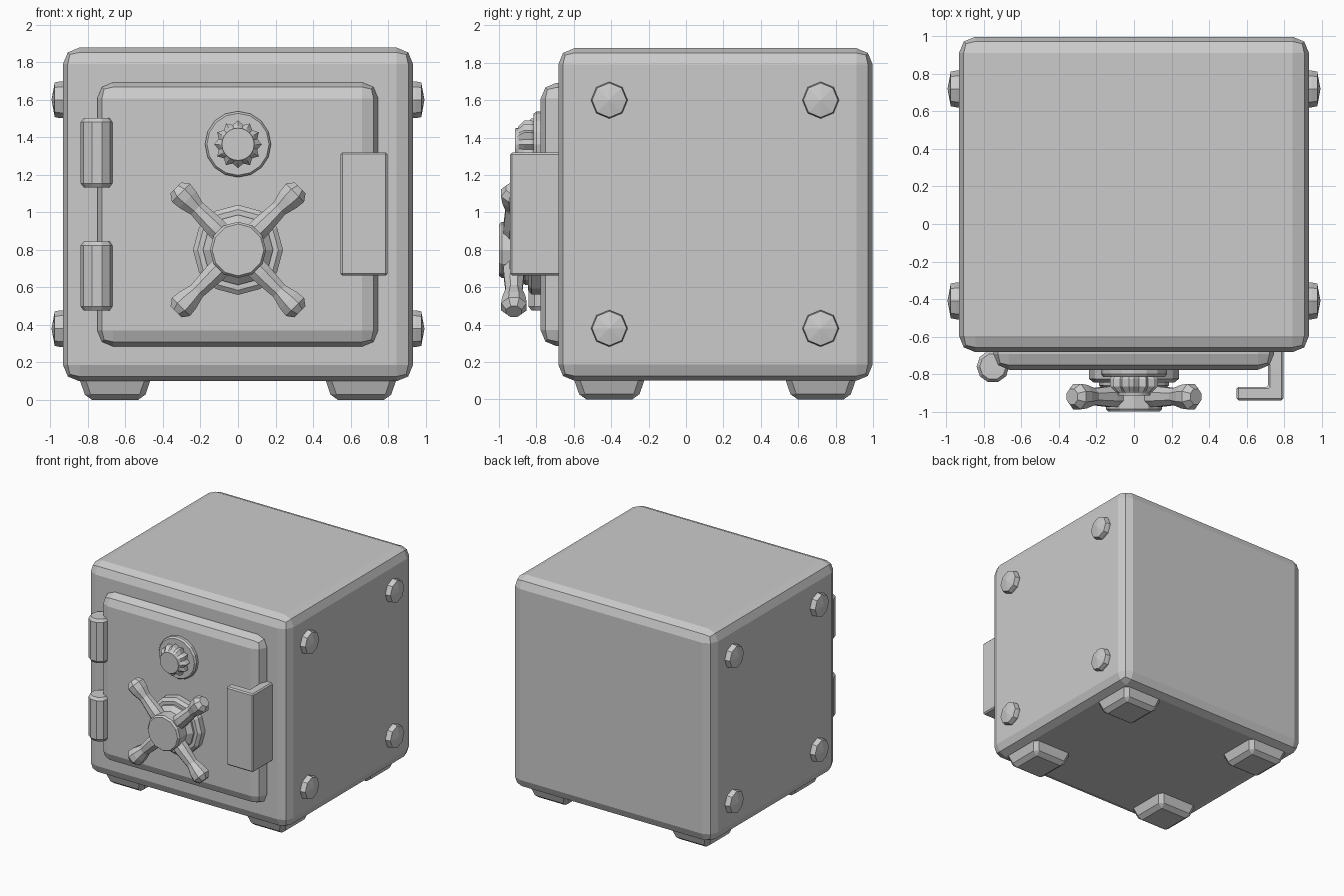
import bpy, bmesh
from math import pi, sin, cos
from mathutils import Vector

if "Cube" in bpy.data.objects:
    bpy.data.objects.remove(bpy.data.objects["Cube"])


def finish(name, bm, loc=(0, 0, 0), rot=(0, 0, 0)):
    bmesh.ops.remove_doubles(bm, verts=bm.verts, dist=1e-5)
    bmesh.ops.recalc_face_normals(bm, faces=bm.faces)
    me = bpy.data.meshes.new(name)
    bm.to_mesh(me)
    bm.free()
    ob = bpy.data.objects.new(name, me)
    ob.location, ob.rotation_euler = loc, rot
    bpy.context.collection.objects.link(ob)
    return ob


def bevel(bm, width, segments):
    bmesh.ops.bevel(bm, geom=bm.edges[:], offset=width, segments=segments,
                    profile=0.5, affect='EDGES')


def box(name, lo, hi, width, segments, taper=1.0):
    """Bevelled box between two corners; taper scales the bottom."""
    bm = bmesh.new()
    bmesh.ops.create_cube(bm, size=1)
    lo, hi = Vector(lo), Vector(hi)
    for v in bm.verts:
        s = taper if v.co.z < 0 else 1
        v.co = Vector((v.co.x * s, v.co.y * s, v.co.z)) * (hi - lo)
    bevel(bm, width, segments)
    return finish(name, bm, (lo + hi) / 2)


def lathe(name, rings, sides, loc, rot, phase=0.0):
    """Stack of (radius, height[, valley factor]) rings around local z."""
    bm = bmesh.new()
    loops = []
    for r, h, *valley in rings:
        k = valley[0] if valley else 1
        loop = []
        for i in range(sides):
            a = 2 * pi * (i + phase) / sides
            q = r * (k if i % 2 else 1)
            loop.append(bm.verts.new((q * cos(a), q * sin(a), h)))
        loops.append(loop)
    for a, b in zip(loops, loops[1:]):
        for i in range(sides):
            j = (i + 1) % sides
            bm.faces.new((a[i], a[j], b[j], b[i]))
    bm.faces.new(loops[0])
    if rings[-1][0] > 0.001:
        bm.faces.new(loops[-1])
    return finish(name, bm, loc, rot)


FRONT = (pi / 2, 0, 0)   # local z points to -y

# Body and door
box("safe_body", (-0.933, -0.683, 0.10), (0.933, 0.998, 1.878), 0.087, 2)
box("door", (-0.75, -0.777, 0.285), (0.747, -0.50, 1.693), 0.085, 2)

# Feet and side bolts share the same front/back spacing
for sx in (-1, 1):
    for y in (-0.41, 0.72):
        x = sx * 0.655
        box("foot", (x - 0.20, y - 0.20, 0), (x + 0.20, y + 0.20, 0.14), 0.03, 1, 0.76)
        for z in (0.38, 1.60):
            lathe("side_bolt", [(0.098, 0), (0.098, 0.05), (0.092, 0.08), (0, 0.097)],
                  8, (sx * 0.897, y, z), (0, sx * pi / 2, 0))

# Hinges
for z in (0.476, 1.133):
    lathe("hinge", [(0.07, 0), (0.087, 0.022), (0.087, 0.348), (0.07, 0.37)],
          10, (-0.752, -0.76, z), (0, 0, 0))

# Combination dial: plate, toothed grip and round cap
lathe("dial_plate", [(0.176, 0.74), (0.176, 0.80), (0.165, 0.815)], 16, (0, 0, 1.363), FRONT)
lathe("dial_grip", [(0.11, 0.80, 0.83), (0.128, 0.825, 0.83), (0.128, 0.865, 0.83),
                    (0.10, 0.893, 0.88), (0.088, 0.90), (0.086, 0.915)],
      24, (0, 0, 1.363), FRONT)

# Handle: plate, hub and four spokes
lathe("handle_plate", [(0.24, 0.74), (0.24, 0.825), (0.215, 0.845)], 12, (0, 0, 0.80), FRONT)
lathe("handle_hub", [(0.187, 0.83), (0.187, 0.86), (0.15, 0.895), (0.15, 0.985), (0.138, 1.0)],
      12, (0, 0, 0.80), FRONT)
for i in range(4):
    lathe("handle_spoke", [(0.06, 0.08), (0.06, 0.18), (0.048, 0.31), (0.068, 0.38),
                           (0.074, 0.43), (0.045, 0.467)],
          8, (0, -0.92, 0.80), (0, pi / 4 + i * pi / 2, 0), 0.5)

# Hooked latch: L profile extruded upwards
bm = bmesh.new()
profile = [(0.547, -0.94), (0.797, -0.94), (0.797, -0.64), (0.715, -0.64),
           (0.715, -0.868), (0.547, -0.868)]
face = bm.faces.new([bm.verts.new((x, y, 0.663)) for x, y in profile])
ext = bmesh.ops.extrude_face_region(bm, geom=[face])
for v in ext["geom"]:
    if isinstance(v, bmesh.types.BMVert):
        v.co.z = 1.32
bmesh.ops.recalc_face_normals(bm, faces=bm.faces)
bevel(bm, 0.01, 1)
finish("door_latch", bm)
